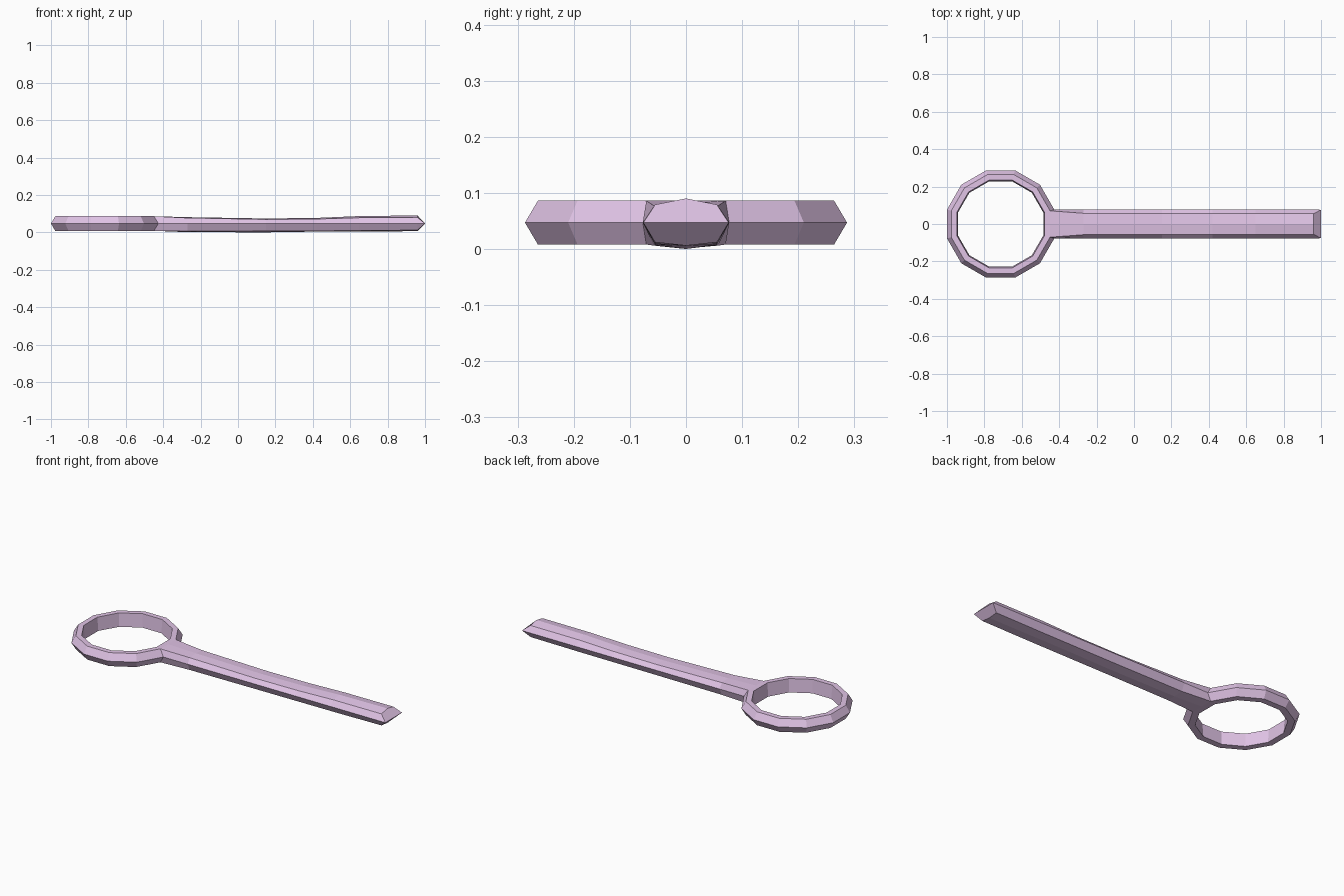
import bpy, bmesh
from math import cos, sin, pi, radians

if "Cube" in bpy.data.objects:
    bpy.data.objects.remove(bpy.data.objects["Cube"])

CX, MID = -0.713, 0.047
bm = bmesh.new()

# Twelve-sided ring: (apothem, z) section swept round the centre
section = [(0.264, 0.086), (0.287, MID), (0.264, 0.008), (0.228, 0.008), (0.234, 0.086)]
N, P = 12, len(section)
rings = []
for k in range(N):
    a = radians(15 + 30 * k)
    rings.append([bm.verts.new((CX + d / cos(pi / N) * cos(a), d / cos(pi / N) * sin(a), z))
                  for d, z in section])
for k in range(N):
    a, b = rings[k], rings[(k + 1) % N]
    for i in range(P):
        if k == N - 1 and i < 2:      # opening where the shaft joins
            continue
        j = (i + 1) % P
        bm.faces.new((a[i], a[j], b[j], b[i]))

# Shaft stations: x at side, x at top/bottom, corner half width,
# corner top z, ridge top z, corner bottom z, keel bottom z
stations = [
    (-0.426, -0.449, 0.0707, 0.086, 0.086, 0.008, 0.008),
    (-0.27, -0.27, 0.057, 0.077, 0.081, 0.006, 0.001),
    (0.15, 0.15, 0.055, 0.069, 0.074, 0.007, 0.000),
    (0.42, 0.42, 0.055, 0.071, 0.077, 0.008, 0.004),
    (0.65, 0.65, 0.055, 0.078, 0.087, 0.009, 0.005),
    (0.96, 0.96, 0.055, 0.079, 0.090, 0.012, 0.006),
]
loops = []
for xs, xt, w, zc, zr, zb, zk in stations:
    pts = [(xs, 0.077, MID), (xt, w, zc), (xt, 0, zr), (xt, -w, zc),
           (xs, -0.077, MID), (xt, -w, zb), (xt, 0, zk), (xt, w, zb)]
    loops.append([bm.verts.new(p) for p in pts])
for a, b in zip(loops, loops[1:]):
    for i in range(8):
        j = (i + 1) % 8
        bm.faces.new((a[i], a[j], b[j], b[i]))

# Chisel tip: upper and lower slopes meeting on a horizontal edge
e = loops[-1]
left, right = (bm.verts.new((1.0, s * 0.076, MID)) for s in (1, -1))
bm.faces.new((e[1], e[2], e[3], right, left))
bm.faces.new((e[5], e[6], e[7], left, right))
for v, c, lo, hi in ((left, e[0], e[7], e[1]), (right, e[4], e[5], e[3])):
    bm.faces.new((v, c, lo))
    bm.faces.new((v, hi, c))

bmesh.ops.remove_doubles(bm, verts=bm.verts, dist=0.001)
bmesh.ops.recalc_face_normals(bm, faces=bm.faces)

mesh = bpy.data.meshes.new("ring_and_shaft")
bm.to_mesh(mesh)
bm.free()
obj = bpy.data.objects.new("ring_and_shaft", mesh)
bpy.context.collection.objects.link(obj)

mat = bpy.data.materials.new("lilac")
mat.diffuse_color = (0.75, 0.55, 0.79, 1)
mat.use_nodes = True
mat.node_tree.nodes["Principled BSDF"].inputs["Base Color"].default_value = mat.diffuse_color
mesh.materials.append(mat)
